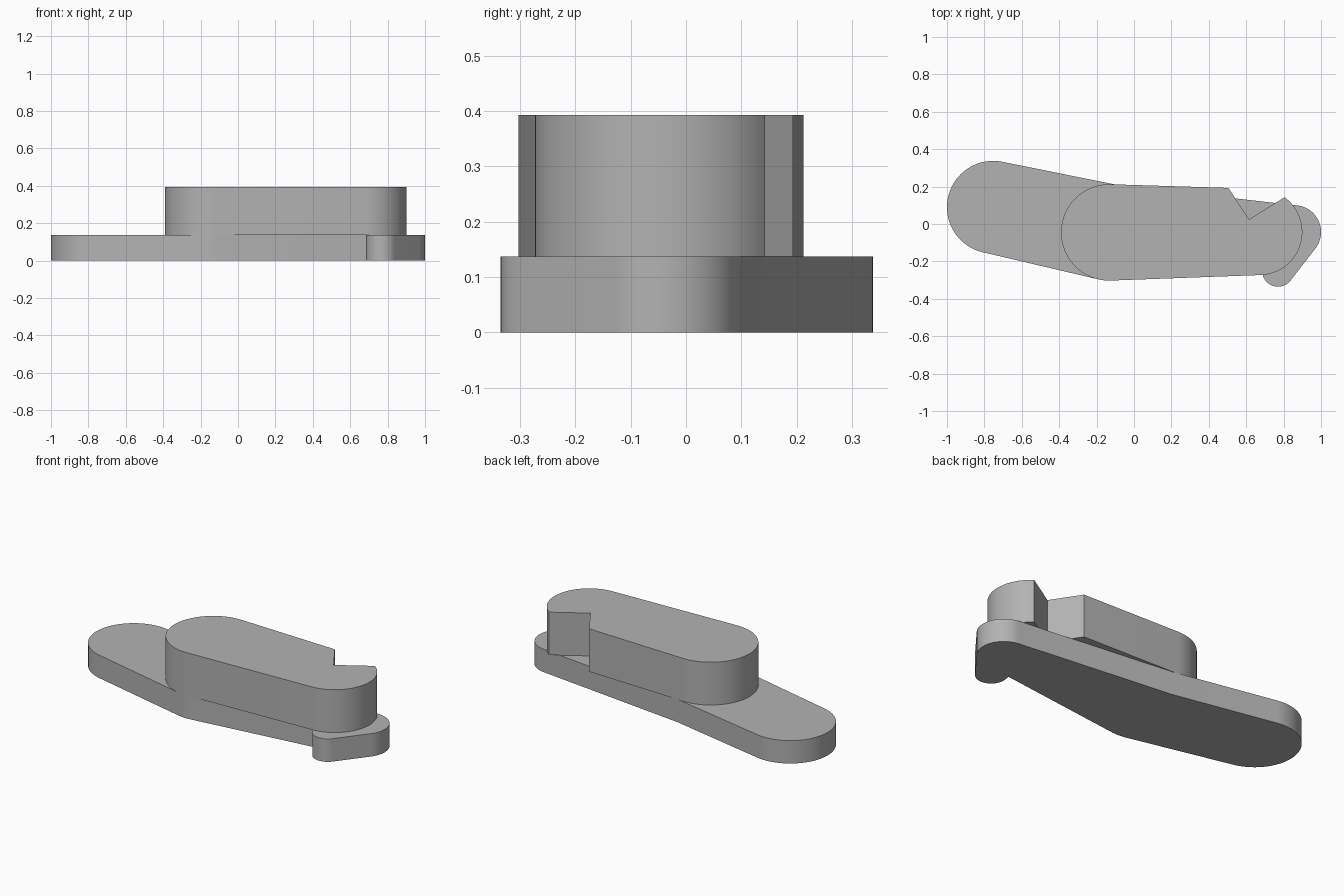
import bpy
import bmesh
from math import acos, atan2, cos, hypot, pi, radians, sin, tau

cube = bpy.data.objects.get("Cube")
if cube:
    bpy.data.objects.remove(cube, do_unlink=True)

grey = bpy.data.materials.new("plain grey")
grey.use_nodes = True
grey.diffuse_color = (0.45, 0.45, 0.45, 1)
grey.node_tree.nodes["Principled BSDF"].inputs["Base Color"].default_value = grey.diffuse_color

# Rounded ends: centre x, centre y, radius
LOBE = (-0.7525, 0.09, 0.2475)
HUB = (-0.1325, -0.045, 0.2575)
TAIL = (0.857, -0.043, 0.143)
HOOK = (0.77, -0.25, 0.085)
NOSE = (0.67, -0.043, 0.23)
HOLE = (-0.1325, -0.043, 0.104)
PLATE_TOP, BLOCK_TOP = 0.137, 0.393


def tangent(a, b):
    """Normal angle of the outer tangent going anticlockwise from circle a to b."""
    dx, dy = b[0] - a[0], b[1] - a[1]
    return atan2(dy, dx) - acos((a[2] - b[2]) / hypot(dx, dy))


def arc(circle, start, end):
    """Points anticlockwise along a circle."""
    sweep = (end - start) % tau
    n = max(3, round(sweep / radians(4)))
    x, y, r = circle
    return [(x + r * cos(start + sweep * i / n), y + r * sin(start + sweep * i / n))
            for i in range(n + 1)]


def slab(name, outline, bottom, top):
    """Extrude an outline, with the pivot hole through it."""
    bm = bmesh.new()
    for loop in (outline, arc(HOLE, 0, tau)[:-1]):
        verts = [bm.verts.new((x, y, bottom)) for x, y in loop]
        for i, v in enumerate(verts):
            bm.edges.new((verts[i - 1], v))
    bmesh.ops.triangle_fill(bm, edges=bm.edges[:], use_beauty=True, normal=(0, 0, 1))
    raised = bmesh.ops.extrude_face_region(bm, geom=bm.faces[:], use_keep_orig=True)["geom"]
    bmesh.ops.translate(bm, vec=(0, 0, top - bottom),
                        verts=[g for g in raised if isinstance(g, bmesh.types.BMVert)])
    bmesh.ops.recalc_face_normals(bm, faces=bm.faces[:])
    mesh = bpy.data.meshes.new(name)
    bm.to_mesh(mesh)
    bm.free()
    mesh.materials.append(grey)
    obj = bpy.data.objects.new(name, mesh)
    bpy.context.collection.objects.link(obj)
    bpy.ops.object.select_all(action="DESELECT")
    obj.select_set(True)
    bpy.context.view_layer.objects.active = obj
    bpy.ops.object.shade_smooth_by_angle(angle=radians(25))


# Bent lever plate with the small hook under its tail
plate = arc(LOBE, tangent(HUB, LOBE), tangent(LOBE, HUB))
plate += arc(HUB, tangent(LOBE, HUB), tangent(HUB, TAIL))
plate += [(0.69, -0.203)]
plate += arc(HOOK, tangent(TAIL, HOOK), tangent(HOOK, TAIL))
plate += arc(TAIL, tangent(HOOK, TAIL), tangent(TAIL, HUB))
plate += [(-0.09, 0.209)]
slab("lever_plate", plate, 0, PLATE_TOP)

# Raised block with a V notch in its back edge
block = arc(HUB, tangent(NOSE, HUB), tangent(HUB, NOSE))
block += arc(NOSE, tangent(HUB, NOSE), radians(54))
block += [(0.615, 0.025), (0.505, 0.193)]
slab("raised_block", block, PLATE_TOP, BLOCK_TOP)
